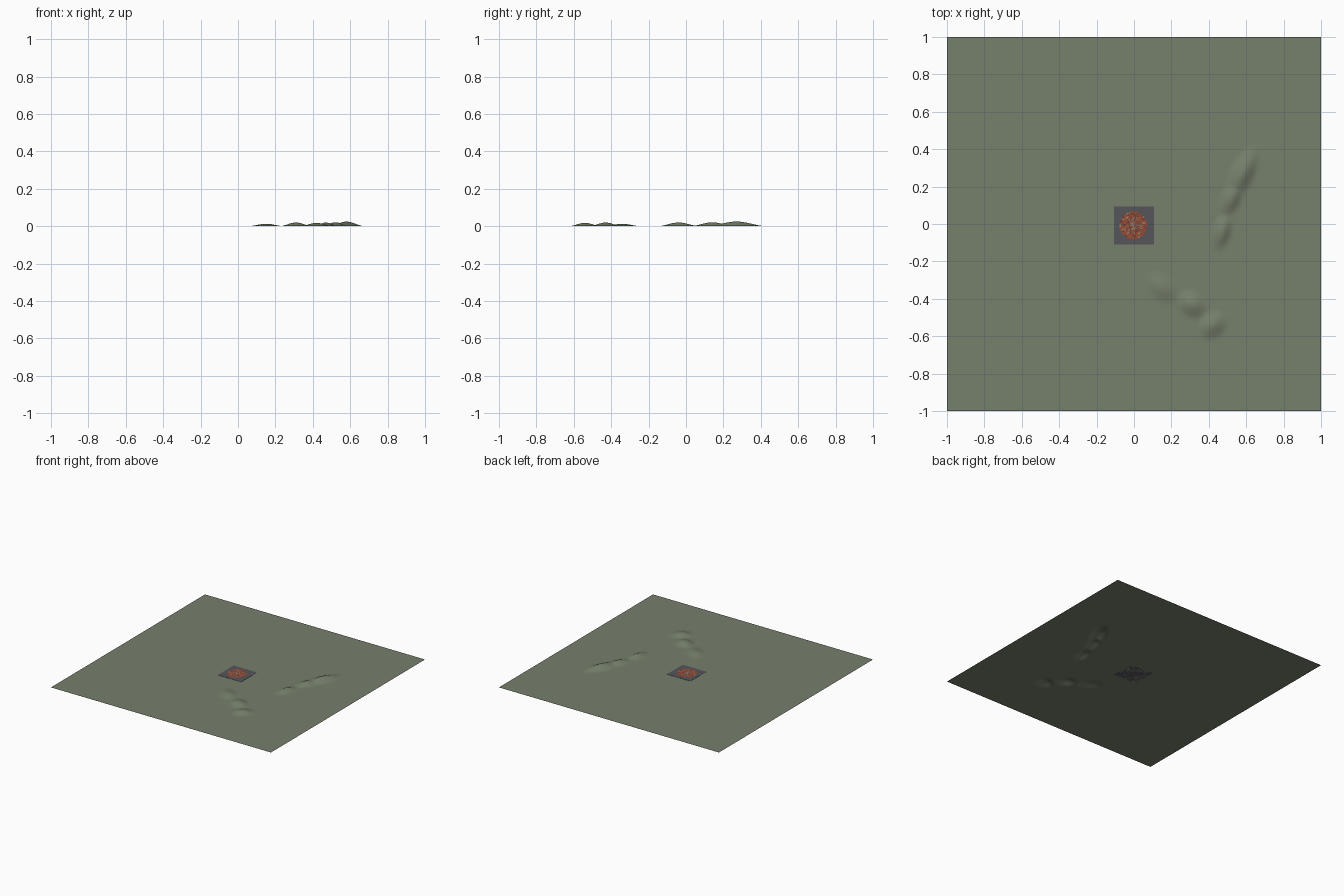
import bpy, bmesh, math, random
from mathutils import Vector

cube = bpy.data.objects.get("Cube")
if cube:
    bpy.data.objects.remove(cube)
random.seed(4)


def material(name, rgb):
    m = bpy.data.materials.new(name)
    m.use_nodes = True
    m.diffuse_color = (*rgb, 1)
    m.node_tree.nodes["Principled BSDF"].inputs["Base Color"].default_value = (*rgb, 1)
    return m


grass = material("sage green", (0.18, 0.215, 0.15))
slate = material("slate grey", (0.09, 0.09, 0.105))
brick = material("brick red", (0.30, 0.075, 0.035))
dark = material("dark brick", (0.15, 0.05, 0.035))
stone = material("warm stone", (0.28, 0.21, 0.16))


def make_object(name, bm, mats):
    mesh = bpy.data.meshes.new(name)
    bm.to_mesh(mesh)
    bm.free()
    for m in mats:
        mesh.materials.append(m)
    obj = bpy.data.objects.new(name, mesh)
    bpy.context.collection.objects.link(obj)
    return obj


# Mounds: centre x, centre y, half length, half width, angle, height
mounds = [
    (0.47, -0.04, 0.12, 0.06, 75, 0.020),
    (0.52, 0.14, 0.13, 0.065, 68, 0.021),
    (0.58, 0.27, 0.18, 0.075, 66, 0.025),
    (0.15, -0.34, 0.12, 0.08, -45, 0.013),
    (0.31, -0.43, 0.10, 0.08, -40, 0.020),
    (0.42, -0.54, 0.10, 0.08, 45, 0.018),
]


def height(x, y):
    best = 0
    for cx, cy, length, width, deg, top in mounds:
        a = math.radians(deg)
        u = ((x - cx) * math.cos(a) + (y - cy) * math.sin(a)) / length
        v = ((y - cy) * math.cos(a) - (x - cx) * math.sin(a)) / width
        r = min(1, math.hypot(u, v))
        best = max(best, top * (0.5 + 0.5 * math.cos(math.pi * r)))
    return best


# Ground sheet with two smooth ridges
bm = bmesh.new()
bmesh.ops.create_grid(bm, x_segments=160, y_segments=160, size=1)
for v in bm.verts:
    v.co.z = height(v.co.x, v.co.y)
for f in bm.faces:
    f.smooth = True
make_object("ground", bm, [grass])

# Square paved plate
bm = bmesh.new()
bmesh.ops.create_cube(bm, size=1)
for v in bm.verts:
    v.co = Vector((v.co.x * 0.212, v.co.y * 0.204 - 0.008, (v.co.z + 0.5) * 0.0015))
make_object("square_plate", bm, [slate])

# Round mosaic: rings of small tiles in mixed colours
bm = bmesh.new()
rings, radius = 9, 0.074
for ring in range(rings):
    r0, r1 = radius * ring / rings, radius * (ring + 1) / rings
    count = 6 * (2 * ring + 1) if ring < 3 else 42
    for i in range(count):
        angles = [math.tau * (i + k) / count for k in (0, 1)]
        corners = [(r0, angles[0]), (r1, angles[0]), (r1, angles[1]), (r0, angles[1])]
        if ring == 0:
            corners = corners[:3]
        f = bm.faces.new([bm.verts.new((r * math.cos(a) - 0.004, r * math.sin(a) - 0.007, 0.0025))
                          for r, a in corners])
        pick = random.random()
        pale = 0.4 if ring < 3 else 0.12
        f.material_index = 2 if pick < pale else 1 if pick < pale + 0.22 else 0
bmesh.ops.remove_doubles(bm, verts=bm.verts, dist=0.00001)
make_object("round_mosaic", bm, [brick, dark, stone])
